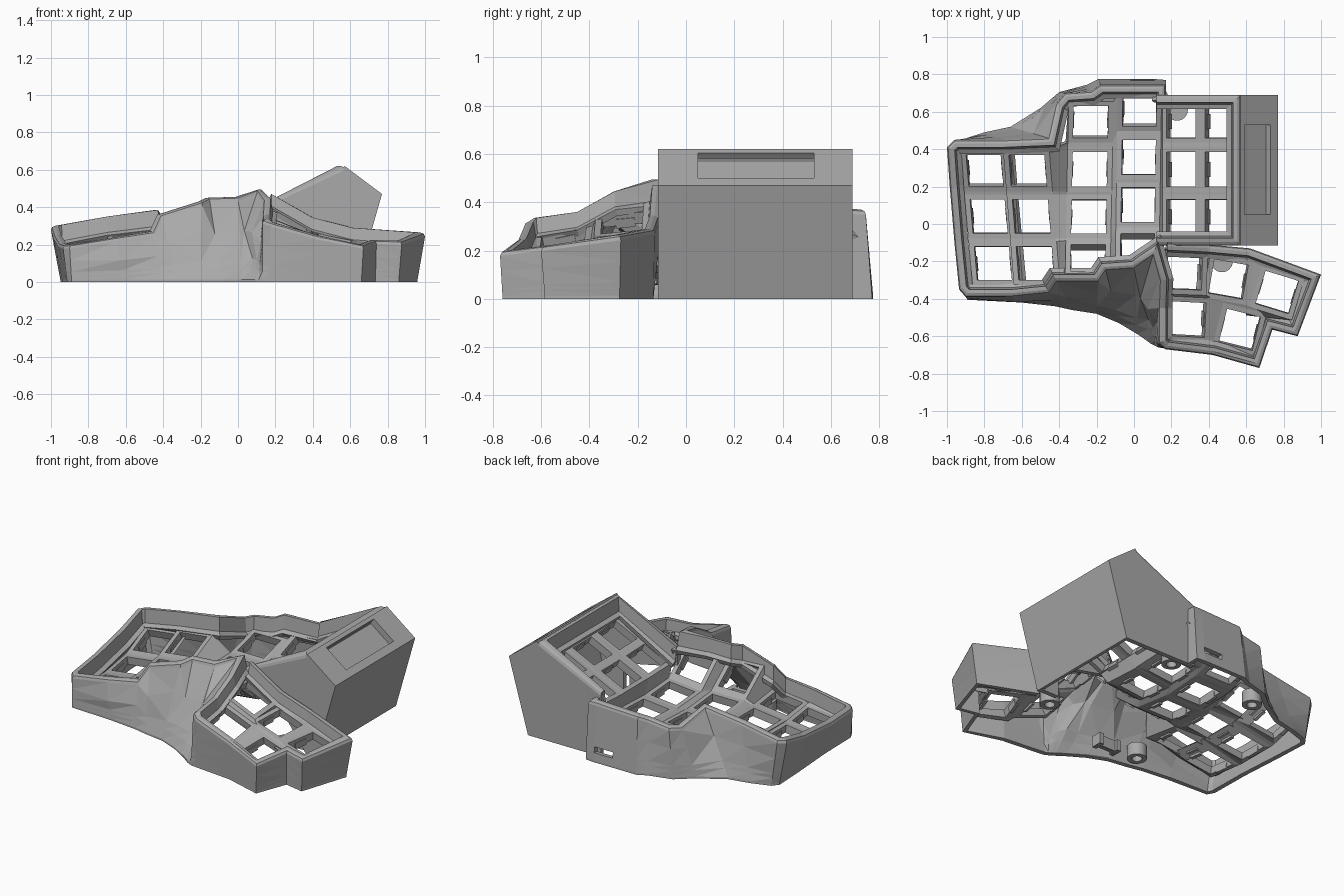
import bpy, math, random
import bmesh
from mathutils import Vector, Matrix

if "Cube" in bpy.data.objects:
    bpy.data.objects.remove(bpy.data.objects["Cube"])

random.seed(4)
grey = bpy.data.materials.new("plain grey")
grey.diffuse_color = (0.40, 0.40, 0.40, 1)
grey.use_nodes = True
grey.node_tree.nodes["Principled BSDF"].inputs["Base Color"].default_value = grey.diffuse_color


def make(name, verts, faces, thick=0.0, triangulate=False):
    """Mesh object, optionally thickened inwards from its outer skin."""
    me = bpy.data.meshes.new(name)
    me.from_pydata([tuple(v) for v in verts], [], faces)
    if triangulate:
        bm = bmesh.new()
        bm.from_mesh(me)
        bmesh.ops.triangulate(bm, faces=bm.faces[:])
        bm.to_mesh(me)
        bm.free()
    me.materials.append(grey)
    ob = bpy.data.objects.new(name, me)
    bpy.context.collection.objects.link(ob)
    if thick:
        m = ob.modifiers.new("thickness", 'SOLIDIFY')
        m.thickness, m.offset = thick, -1
    return ob


def loft(name, rings, closed=False, cap=False, skip=(), thick=0.03, tri=False):
    n = len(rings[0])
    verts = [p for r in rings for p in r]
    faces = []
    for k in range(len(rings) - 1):
        for i in range(n if closed else n - 1):
            if (k, i) not in skip:
                j = (i + 1) % n
                faces.append((k*n + i, k*n + j, (k+1)*n + j, (k+1)*n + i))
    if cap:
        faces.append(tuple(range((len(rings) - 1) * n, len(rings) * n)))
    return make(name, verts, faces, thick, tri)


def inward(pts):
    """Mitred inward direction at each point of a counter-clockwise chain."""
    seg = []
    for a, b in zip(pts, pts[1:]):
        d = Vector((b[0] - a[0], b[1] - a[1])).normalized()
        seg.append(Vector((-d.y, d.x)))
    out = []
    for i in range(len(pts)):
        a, b = seg[max(i - 1, 0)], seg[min(i, len(seg) - 1)]
        out.append((a + b) / max(1 + a.dot(b), 0.7))
    return out


def rim_wall(name, pts, rough=(), bulge=(), deep=99, skip=(), tri=False):
    """Wall from the ground up to a chamfered rim, then down to the key plate.
    Point: top x, top y, top z, foot x, foot y, foot z."""
    nor = inward(pts)
    rings = [[Vector(p[3:]) for p in pts]]
    for f in (0, 0.14, 0.25, 0.62, 1):
        ring = []
        for i, (x, y, z, gx, gy, gz) in enumerate(pts):
            p = Vector((gx, gy, gz + .012)).lerp(Vector((x, y, z - 0.022)), f)
            if i in rough and f == 0.62:
                push = nor[i] * (random.uniform(-0.015, 0.015) - 0.008)
                p += Vector((push.x, push.y, random.uniform(-0.03, 0.03)))
            if i in bulge and f == 0.62:
                p += Vector((-.045, -.025, 0))
            ring.append(p)
        rings.append(ring)
    for inset, drop in ((0.006, 0.007), (0.02, 0), (0.04, 0), (0.05, 0.85), (0.075, 1)):
        ring = []
        for i, (p, n) in enumerate(zip(pts, nor)):
            d = drop * (.1 if i < deep else .075) if drop > .5 else drop
            ring.append(Vector((p[0] + n.x*inset, p[1] + n.y*inset, p[2] - d)))
        rings.append(ring)
    return loft(name, rings, skip=skip, tri=tri)


# main case wall: back and left, faceted front, thumb cluster
back_left = [(.17, .66, .375, .17, .66), (.17, .745, .37, .17, .77), (.11, .745, .37, .11, .775),
             (-.02, .745, .365, -.02, .775), (-.18, .745, .36, -.19, .775), (-.23, .71, .34, -.25, .745),
             (-.37, .70, .32, -.40, .705), (-.42, .64, .315, -.50, .62), (-.46, .46, .385, -.66, .52),
             (-.70, .45, .35, -.80, .49), (-.96, .45, .305, -.92, .45), (-1, .41, .30, -.95, .41),
             (-.985, .2, .25, -.94, .2), (-.96, -.1, .21, -.92, -.1), (-.935, -.35, .20, -.915, -.36)]
front = [(-.90, -.39, .20, -.89, -.405), (-.65, -.39, .24, -.60, -.42), (-.45, -.37, .27, -.42, -.44),
         (-.41, -.31, .36, -.33, -.46), (-.19, -.31, .43, -.20, -.48), (-.15, -.25, .45, -.08, -.53),
         (0, -.24, .455, .02, -.59), (.10, -.17, .495, .07, -.625), (.135, -.30, .445, .09, -.64),
         (.13, -.45, .36, .11, -.65), (.13, -.64, .335, .13, -.66)]
thumb = [(.17, -.67, .32, .17, -.665), (.42, -.70, .25, .42, -.69), (.67, -.77, .20, .66, -.76),
         (.74, -.565, .225, .735, -.56), (.875, -.60, .22, .86, -.585), (1, -.27, .265, .96, -.275),
         (.62, -.13, .29, .61, -.135), (.40, -.11, .345, .40, -.11), (.18, -.10, .47, .18, -.10)]
chain = [p + (0,) for p in back_left + front + thumb]
chain[-2] = chain[-2][:5] + (.24,)
chain[-1] = chain[-1][:5] + (.34,)
first = len(back_left)
rim_wall("case_wall", chain, rough=range(first + 1, first + len(front) - 3),
         bulge=range(first + 7, first + 9), deep=first + 8,
         skip={(2, 2)}, tri=True)          # the skipped patch is the cable slot

# raised block on the right: rim, walls and sloped end with a pocket
Y0, Y1 = -.115, .69
rim_wall("block_rim", [(x, y, z, x, y, z - .07) for x, y, z in
                       ((.12, Y0, .41), (.57, Y0, .62), (.57, Y1, .62), (.12, Y1, .41))])
make("block_front", [(.12, Y0, .28), (.5, Y0, .2), (.57, Y0, .597), (.12, Y0, .387),
                     (.5, Y0, 0), (.635, Y0, 0), (.77, Y0, .47), (.57, Y0, .62)],
     [(0, 1, 2, 3), (4, 5, 6, 7, 2, 1)], .03)
make("block_back", [(.12, Y1, 0), (.635, Y1, 0), (.77, Y1, .47), (.57, Y1, .62),
                    (.57, Y1, .597), (.12, Y1, .387)], [(5, 4, 3, 2, 1, 0)], .03)
make("block_side", [(.635, Y0, 0), (.635, Y1, 0), (.77, Y1, .47), (.77, Y0, .47)],
     [(0, 1, 2, 3)], .03)


def slope(t, y, depth=0):
    return Vector((.57 + .2*t - .6*depth, y, .62 - .15*t - .8*depth))


def slope_ring(t0, t1, y0, y1, depth=0):
    return [slope(t1, y0, depth), slope(t1, y1, depth), slope(t0, y1, depth), slope(t0, y0, depth)]


loft("block_slope", [slope_ring(0, 1, Y0, Y1), slope_ring(.1, .8, .05, .53),
                     slope_ring(.1, .8, .05, .53, .04)], closed=True, cap=True, thick=.02)


def key_plate(name, cells, grow=1.3):
    """Frames around square key holes, joined to their neighbours by webs."""
    verts, faces, base = [], [], {}
    cv, cf = [], []
    for key, hole in cells.items():
        b = base[key] = len(verts)
        mid = sum(hole, Vector()) / 4
        verts += [mid + (p - mid) * grow for p in hole] + hole
        faces += [(b + i, b + (i+1) % 4, b + 4 + (i+1) % 4, b + 4 + i) for i in range(4)]
        # switch clips under the left and right edges of the hole
        up = (hole[1] - hole[0]).cross(hole[3] - hole[0]).normalized()
        for i, j in ((1, 2), (3, 0)):
            m, e = (hole[i] + hole[j]) / 2, (hole[j] - hole[i]).normalized() * .04
            o = (m - mid).normalized() * .02
            k = len(cv)
            cv += [m + s*e + t*o - up*d for d in (.06, .02) for s, t in
                   ((-1, -.2), (1, -.2), (1, .8), (-1, .8))]
            cf += [tuple(k + q for q in f) for f in
                   ((3, 2, 1, 0), (4, 5, 6, 7), (0, 1, 5, 4), (1, 2, 6, 5), (2, 3, 7, 6), (3, 0, 4, 7))]
    for c in range(6):
        for r in range(4):
            a, rt, di, bk = (base.get(k) for k in ((c, r), (c+1, r), (c+1, r+1), (c, r+1)))
            if a is not None and rt is not None:
                faces.append((a + 1, rt, rt + 3, a + 2))
            if a is not None and bk is not None:
                faces.append((a + 3, a + 2, bk + 1, bk))
            corner = [k + o for k, o in ((a, 2), (rt, 3), (di, 0), (bk, 1)) if k is not None]
            if len(corner) > 2:
                faces.append(tuple(corner))
    make(name, verts, faces, .05)
    make(name + "_clips", cv, cf)


# finger columns: left x, right x, shear, slope, first row, (y, z) ends of each hole
pinky = [(-.30, .13, -.12, .122), (-.05, .122, .13, .135), (.20, .15, .37, .21)]
ring = [(y, z + .045, v, w + .045) for y, z, v, w in pinky]
middle = [(-.25, .335, -.11, .22), (-.05, .19, .13, .17), (.20, .17, .385, .175), (.46, .185, .63, .235)]
index = [(-.18, .365, -.05, .245), (.01, .215, .195, .2), (.265, .2, .45, .205), (.52, .215, .68, .275)]
inner = [(-.05, .345, .13, .34), (.20, .34, .385, .34), (.46, .34, .63, .35)]
outer = [(y, z + .095, v, w + .095) for y, z, v, w in inner]
columns = [(-.865, -.68, -.09, .12, 0, pinky), (-.64, -.45, -.08, .12, 0, ring),
           (-.335, -.15, .02, 0, 0, middle), (-.07, .11, .015, .1, 0, index),
           (.175, .33, 0, .47, 1, inner), (.38, .53, 0, .47, 1, outer)]
cells = {}
for c, (xl, xr, shear, tilt, r0, rows) in enumerate(columns):
    h = (xr - xl) / 2 * tilt
    for r, (y0, z0, y1, z1) in enumerate(rows):
        cells[c, r + r0] = [Vector((xl + shear*y0, y0, z0 - h)), Vector((xr + shear*y0, y0, z0 + h)),
                            Vector((xr + shear*y1, y1, z1 + h)), Vector((xl + shear*y1, y1, z1 - h))]
key_plate("finger_plate", cells)

# thumb keys: column, row, centre, turn, slope across, slope along
cells = {}
for c, r, x, y, z, turn, sx, sy in ((0, 0, .29, -.51, .245, -3, -.35, .2), (0, 1, .272, -.258, .315, -2, -.4, .1),
                                    (1, 0, .565, -.565, .17, -14, -.12, .2), (1, 1, .505, -.295, .23, -10, -.2, .1),
                                    (2, 1, .765, -.365, .195, -17, -.05, .1)):
    rot = Matrix.Rotation(math.radians(turn), 3, 'Z')
    cells[c, r] = [Vector((x, y, z)) + rot @ Vector((u, v, u*sx + v*sy)) for u, v in
                   ((-.092, -.092), (.092, -.092), (.092, .092), (-.092, .092))]
key_plate("thumb_plate", cells)

# screw posts, closed on top, and controller holder inside the case
for i, (x, y) in enumerate(((.23, .61), (.47, -.20), (-.43, .55), (-.32, -.355))):
    circle = [(math.cos(a * math.pi / 12), math.sin(a * math.pi / 12)) for a in range(24)]
    rings = [[(x + rad*cx, y + rad*cy, z) for cx, cy in circle] for rad, z in
             ((.03, .075), (.03, .005), (.058, .005), (.058, .085))]
    post = loft(f"screw_post_{i + 1}", rings, closed=True, cap=True, thick=0)
    bpy.context.view_layer.objects.active = post
    post.select_set(True)
    bpy.ops.object.shade_smooth_by_angle(angle=math.radians(35))
    post.select_set(False)
for name, x, w, d in (("holder_base", -.12, .16, .03), ("holder_left", -.185, .03, .07),
                      ("holder_right", -.055, .03, .07)):
    y = -.39 + d / 2
    loft(name, [[(x - w/2, y - d, z), (x + w/2, y - d, z), (x + w/2, y, z), (x - w/2, y, z)]
                for z in (.01, .08)], closed=True, cap=True, thick=.015)
